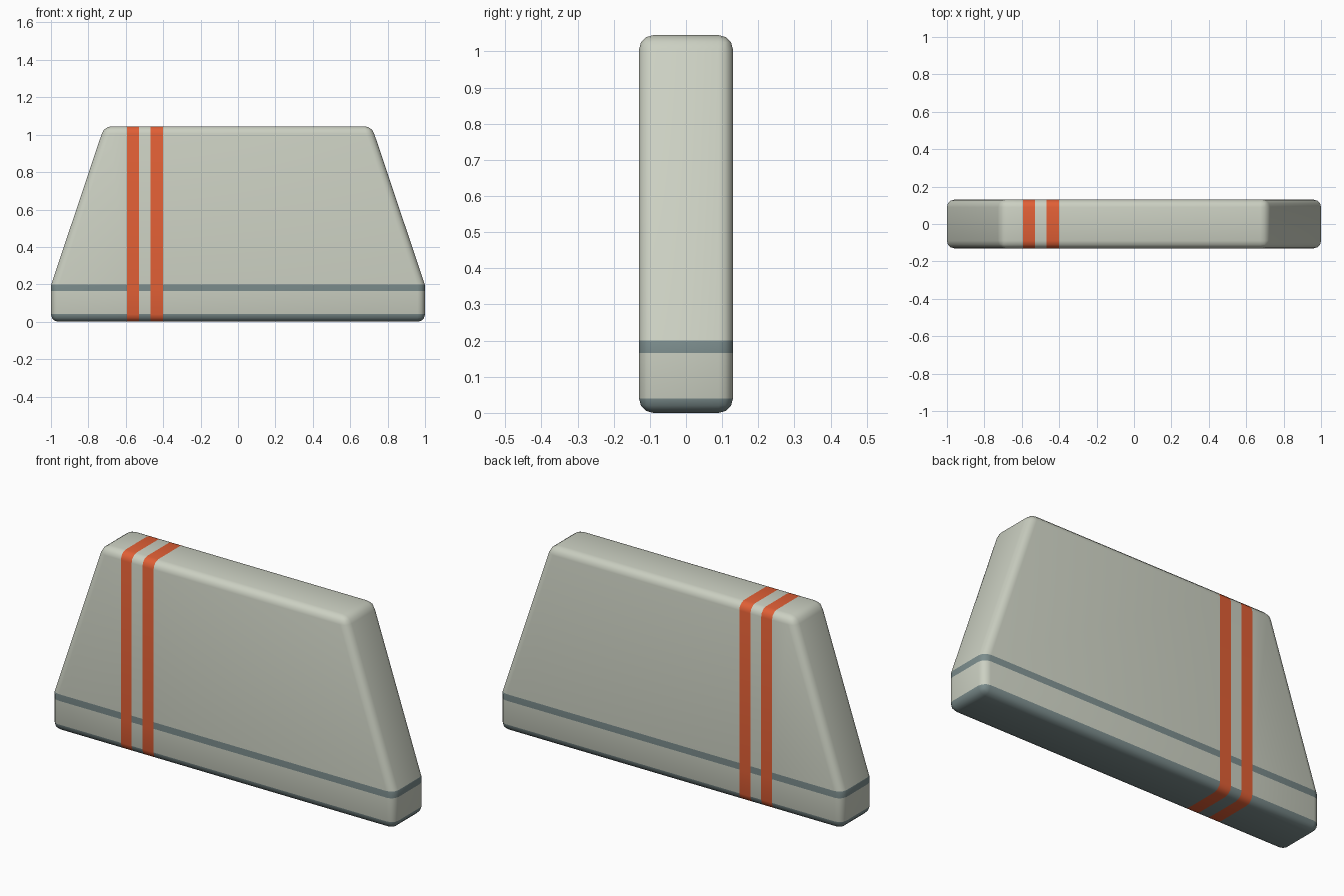
import bpy, bmesh, math

if "Cube" in bpy.data.objects:
    bpy.data.objects.remove(bpy.data.objects["Cube"])


def material(name, rgb):
    m = bpy.data.materials.new(name)
    m.diffuse_color = (*rgb, 1)
    m.use_nodes = True
    m.node_tree.nodes["Principled BSDF"].inputs["Base Color"].default_value = m.diffuse_color
    return m


HALF_DEPTH, HEIGHT = 0.13, 1.045
STRIPES = [(-0.593, -0.53), (-0.467, -0.402)]   # orange bands along x
BAND = (0.165, 0.20)                            # slate band along z
UNDERSIDE = 0.04                                # slate rounded bottom

# Side profile extruded through the depth
bm = bmesh.new()
half = [(1, 0), (1, 0.195), (0.715, HEIGHT)]
profile = half + [(-x, z) for x, z in reversed(half)]
face = bm.faces.new([bm.verts.new((x, -HALF_DEPTH, z)) for x, z in profile])
ext = bmesh.ops.extrude_face_region(bm, geom=[face])
for v in ext["geom"]:
    if isinstance(v, bmesh.types.BMVert):
        v.co.y = HALF_DEPTH
bmesh.ops.recalc_face_normals(bm, faces=bm.faces)

# Rounded edges, leaving the shallow side crease alone
sharp = [e for e in bm.edges if e.calc_face_angle() > math.radians(30)]
bmesh.ops.bevel(bm, geom=sharp, offset=0.04, offset_type='OFFSET', segments=3,
                profile=0.5, affect='EDGES', clamp_overlap=True)

# Cut along colour borders
cuts = [((x, 0, 0), (1, 0, 0)) for s in STRIPES for x in s]
cuts += [((0, 0, z), (0, 0, 1)) for z in (*BAND, UNDERSIDE)]
for co, no in cuts:
    bmesh.ops.bisect_plane(bm, geom=bm.verts[:] + bm.edges[:] + bm.faces[:],
                           plane_co=co, plane_no=no, dist=1e-5)

# Colour by position
for f in bm.faces:
    f.smooth = True
    c = f.calc_center_median()
    if any(a < c.x < b for a, b in STRIPES):
        f.material_index = 2
    elif c.z < UNDERSIDE or BAND[0] < c.z < BAND[1]:
        f.material_index = 1

mesh = bpy.data.meshes.new("tapered_panel")
bm.to_mesh(mesh)
bm.free()
mesh.materials.append(material("pale grey", (0.60, 0.63, 0.54)))
mesh.materials.append(material("slate", (0.20, 0.265, 0.265)))
mesh.materials.append(material("orange", (0.75, 0.115, 0.036)))

panel = bpy.data.objects.new("tapered_panel", mesh)
bpy.context.collection.objects.link(panel)
bpy.context.view_layer.objects.active = panel
panel.select_set(True)
bpy.ops.object.shade_smooth_by_angle(angle=math.radians(35))
